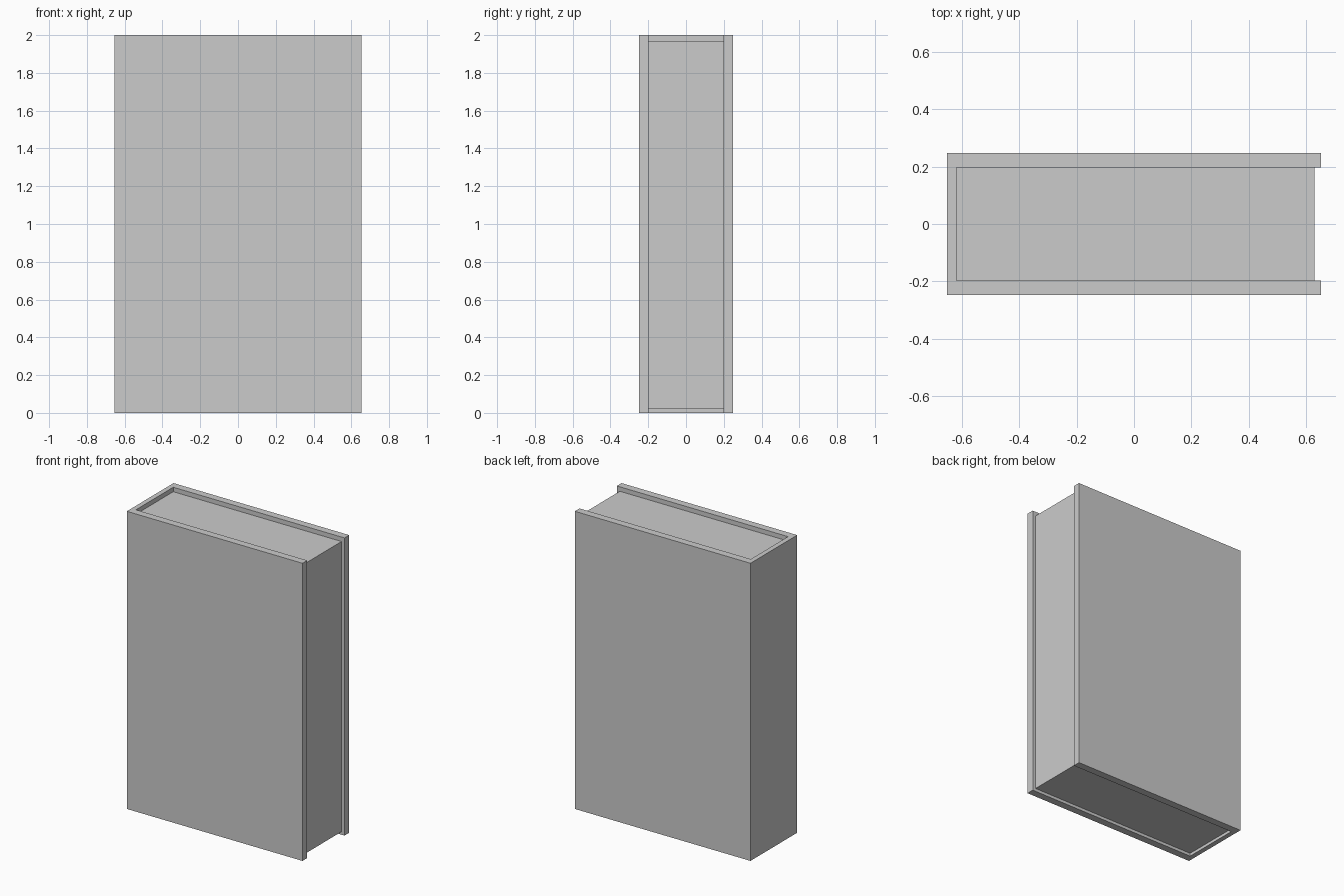
import bpy
import bmesh

if "Cube" in bpy.data.objects:
    bpy.data.objects.remove(bpy.data.objects["Cube"])

X, Y, H = 0.653, 0.248, 2.0      # half width, half thickness, height
COVER, SPINE = 0.05, 0.033       # board thicknesses


def prism(name, profile, z0, z1):
    """Extrude a closed xy outline from z0 to z1."""
    bm = bmesh.new()
    face = bm.faces.new([bm.verts.new((x, y, z0)) for x, y in profile])
    ext = bmesh.ops.extrude_face_region(bm, geom=[face])
    top = [v for v in ext["geom"] if isinstance(v, bmesh.types.BMVert)]
    bmesh.ops.translate(bm, verts=top, vec=(0, 0, z1 - z0))
    bmesh.ops.recalc_face_normals(bm, faces=bm.faces)
    mesh = bpy.data.meshes.new(name)
    bm.to_mesh(mesh)
    bm.free()
    obj = bpy.data.objects.new(name, mesh)
    bpy.context.collection.objects.link(obj)
    return obj


xi, yi = -X + SPINE, Y - COVER

# Hard cover: front board, spine and back board as one U-shaped section
prism("book_cover", [(-X, -Y), (X, -Y), (X, -yi), (xi, -yi),
                     (xi, yi), (X, yi), (X, Y), (-X, Y)], 0, H)

# Page block, inset from the cover at the top, bottom and open edge
prism("page_block", [(xi, -yi), (0.631, -yi), (0.631, yi), (xi, yi)], 0.02, 1.97)
